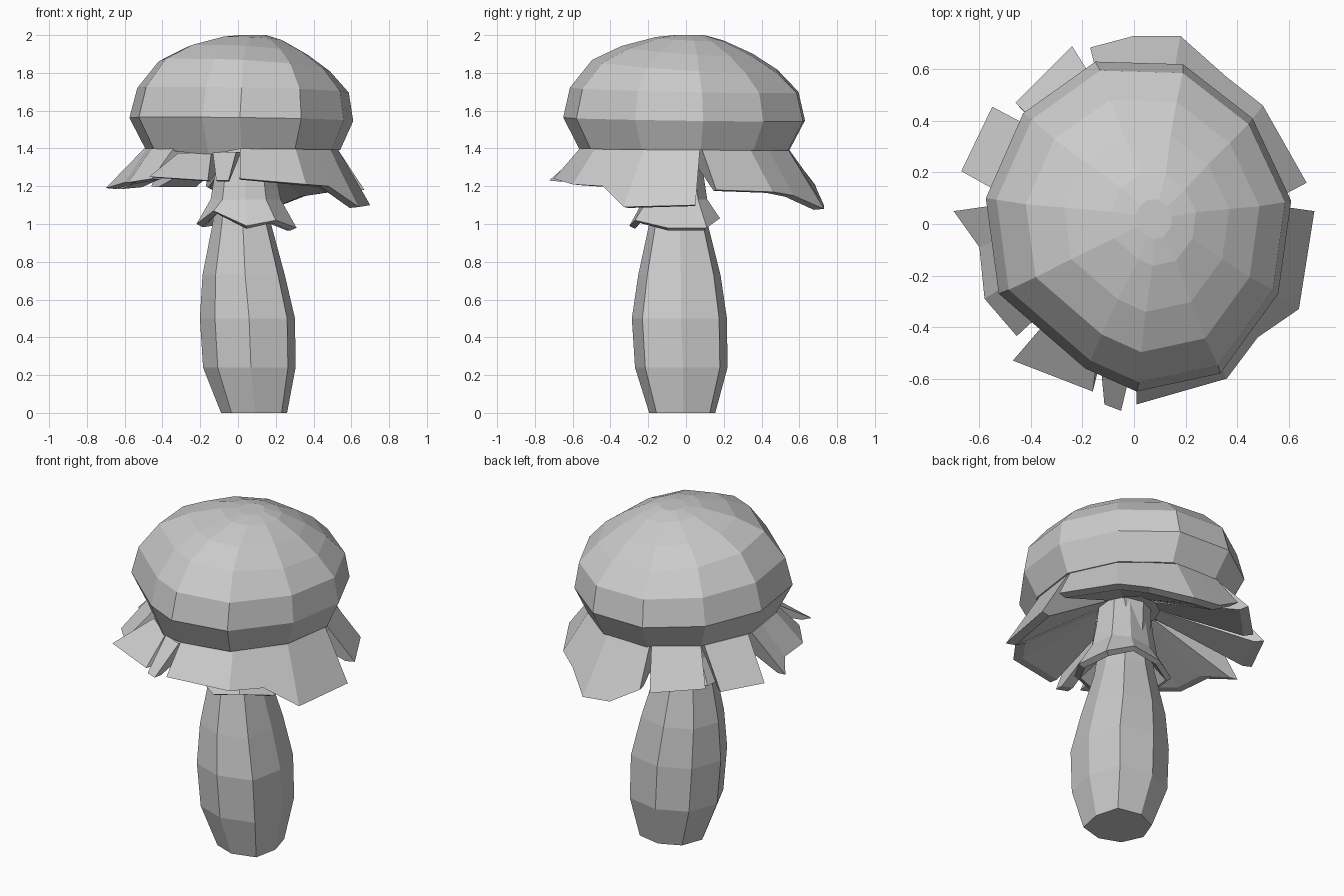
import bpy
import bmesh
from math import atan2, cos, sin, radians, degrees
from mathutils import Vector

cube = bpy.data.objects.get("Cube")
if cube:
    bpy.data.objects.remove(cube, do_unlink=True)

grey = bpy.data.materials.new("plain_grey")
grey.use_nodes = True
grey.diffuse_color = (0.6, 0.6, 0.6, 1)
grey.node_tree.nodes["Principled BSDF"].inputs["Base Color"].default_value = (0.6, 0.6, 0.6, 1)


def loft(name, rings, around=True, closed=False):
    """Join equal rings of points with quads; cap the open ends."""
    bm = bmesh.new()
    rows = [[bm.verts.new(p) for p in ring] for ring in rings]
    count = len(rows[0])
    pairs = list(zip(rows, rows[1:]))
    if closed:
        pairs.append((rows[-1], rows[0]))
    for low, high in pairs:
        for i in range(count if around else count - 1):
            j = (i + 1) % count
            bm.faces.new((low[i], low[j], high[j], high[i]))
    if not around:
        bm.faces.new([row[0] for row in rows])
        bm.faces.new([row[-1] for row in rows])
    elif not closed:
        bm.faces.new(rows[0])
        bm.faces.new(rows[-1])
    bmesh.ops.recalc_face_normals(bm, faces=bm.faces)
    mesh = bpy.data.meshes.new(name)
    bm.to_mesh(mesh)
    bm.free()
    mesh.materials.append(grey)
    obj = bpy.data.objects.new(name, mesh)
    bpy.context.collection.objects.link(obj)
    return obj


# Cap: one uneven eleven-sided outline, scaled and shifted up the dome
outline = [Vector(p) for p in (
    (.61, .09), (.46, .41), (.19, .62), (-.15, .63), (-.43, .43), (-.575, .10),
    (-.525, -.27), (-.19, -.56), (.01, -.65), (.335, -.58), (.56, -.27))]


def cap_ring(z, scale, dx=0, dy=0, tilt=0, dip=0):
    """Scaled outline; dip lowers its right front corner."""
    return [(p.x * scale + dx, p.y * scale + dy,
             z - tilt * (p.x + p.y) - (dip if p.x < 0 and p.y < -.5 else 0)) for p in outline]


loft("cap", [
    cap_ring(1.395, .87, .01, 0, .006, .035), cap_ring(1.555, 1, 0, 0, .014),
    cap_ring(1.71, .945, .01, 0, .02), cap_ring(1.84, .765, .02, 0, .045),
    cap_ring(1.92, .54, .04, .01, .035), cap_ring(1.98, .28, .07, .02, .015),
    cap_ring(2, .12, .075, .02)])


# Torn veil flaps hanging below the cap edge
def edge_point(angle):
    """Point on the cap's lower edge in the given direction."""
    ray = Vector((cos(angle), sin(angle)))
    for p, q in zip(outline, outline[1:] + outline[:1]):
        side = q - p
        det = ray.cross(side)
        along = p.cross(ray) / det
        if -1e-6 <= along <= 1 + 1e-6 and p.cross(side) / det > 0:
            return ray * (p.cross(side) / det) * .865


def flap(name, start, end, tips, height=1.4):
    angles = [degrees(atan2(y, x)) for x, y, z in tips]
    if end > 100:
        angles = [a % 360 for a in angles]
    top, tip, lip, root = [], [], [], []
    for a, point in zip(angles, tips):
        share = (a - angles[0]) / (angles[-1] - angles[0])
        base = edge_point(radians(start + (end - start) * share))
        t = Vector(point)
        b = Vector((base.x, base.y, height))
        flat = Vector((t.x, t.y, 0)).normalized()
        top.append(b)
        tip.append(t)
        lip.append(t - flat * .055 - Vector((0, 0, .005)))
        root.append(Vector((b.x * .32 + .02, b.y * .32 - .02, 1.38)))
    loft(name, [top, tip, lip, root], around=False, closed=True)


flap("left_front_flap", -89, 8, [
    (.01, -.70, 1.24), (.36, -.60, 1.21), (.48, -.44, 1.2), (.64, -.33, 1.09), (.70, .05, 1.1)])
flap("left_back_flap", 9, 104, [
    (.67, .16, 1.18), (.50, .46, 1.17), (.36, .57, 1.15),
    (.18, .73, 1.08), (0, .73, 1.1), (-.17, .685, 1.2)])
flap("back_flap", 105, 134, [(-.24, .69, 1.2), (-.46, .47, 1.2)])
flap("right_back_flap", 136, 168, [(-.55, .455, 1.2), (-.67, .205, 1.19)])
flap("right_flap", 171, 224, [
    (-.70, .05, 1.19), (-.60, -.09, 1.22), (-.58, -.29, 1.22), (-.455, -.435, 1.24)])
flap("right_front_flap", 228, 254, [(-.47, -.53, 1.25), (-.16, -.65, 1.23)], 1.375)
flap("front_flap", 255, 269, [(-.115, -.70, 1.23), (-.05, -.725, 1.23)], 1.38)


# Stem: bulging, slightly leaning, eight-sided, fuller at its two left corners
def stem_ring(z, x, y, radius):
    ring = []
    for a in range(2, 362, 45):
        r = radius * (1.14 if a in (47, 317) else 1)
        ring.append((x + r * cos(radians(a)), y + r * sin(radians(a)), z))
    return ring


loft("stem", [
    stem_ring(0, .085, -.02, .175), stem_ring(.24, .06, -.025, .245),
    stem_ring(.5, .05, -.035, .252), stem_ring(.73, .03, -.035, .218),
    stem_ring(1, .02, -.04, .155), stem_ring(1.2, .02, -.04, .13),
    stem_ring(1.42, .02, -.03, .13)])

# Skirt: ragged collar flaring from the upper stem
ragged = [Vector(p) for p in (
    (.31, -.10, .98), (.29, .11, .98), (.15, .18, 1.03), (-.05, .16, 1.02), (-.2, .08, 1),
    (-.22, -.10, 1), (-.13, -.25, 1.07), (.045, -.30, .99), (.2, -.27, 1.02))]
centre = Vector((.03, -.045, 0))


def skirt_ring(scale, z=None, drop=0):
    ring = []
    for p in ragged:
        q = centre + (p - centre) * scale
        q.z = p.z - drop if z is None else z
        ring.append(q)
    return ring


loft("skirt", [
    skirt_ring(.55, 1.4), skirt_ring(.62, 1.25), skirt_ring(.7, 1.13), skirt_ring(1),
    skirt_ring(.88, drop=.015), skirt_ring(.5, 1.1)], closed=True)
